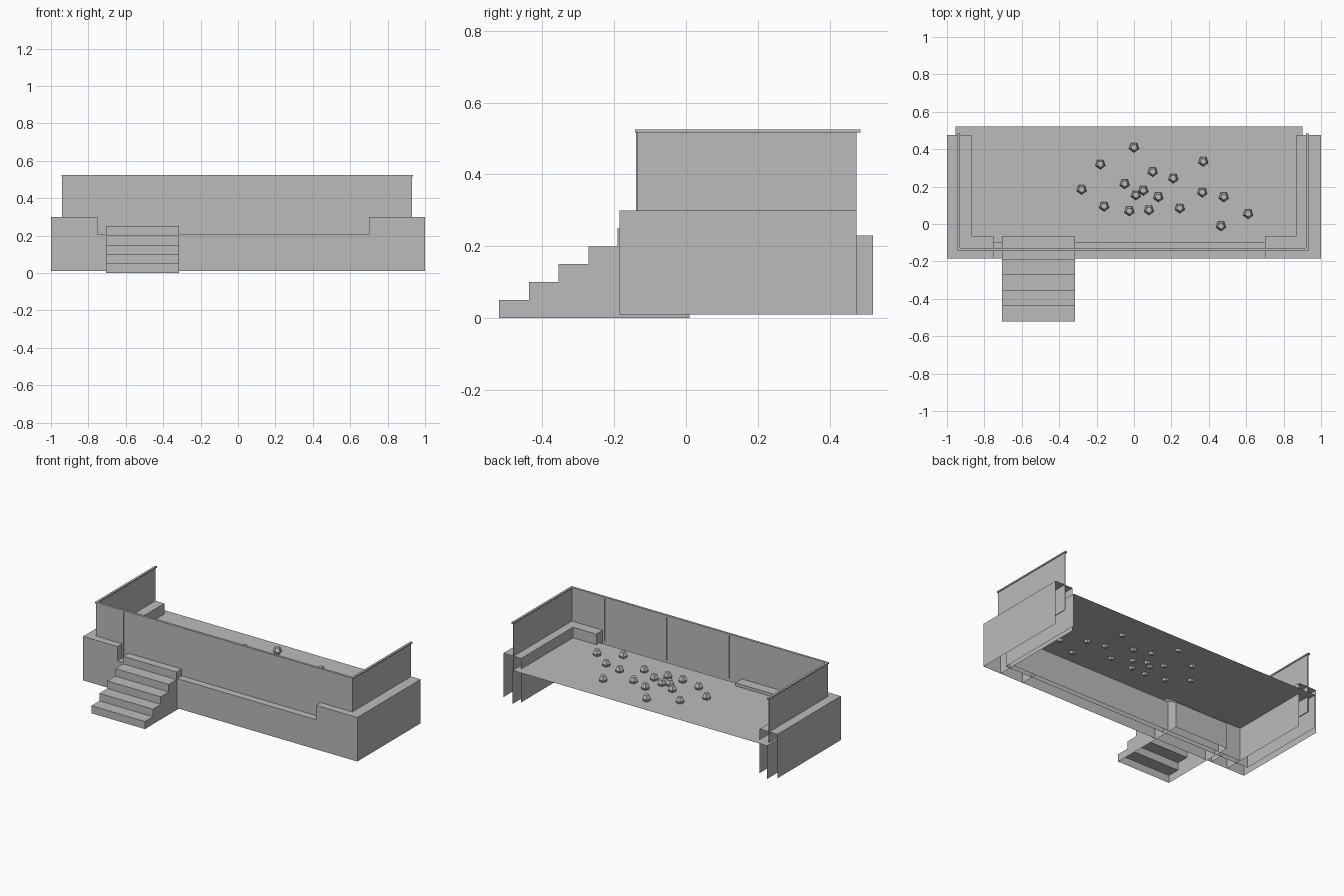
import bpy, bmesh, math
from mathutils import Vector

cube = bpy.data.objects.get("Cube")
if cube:
    bpy.data.objects.remove(cube, do_unlink=True)

grey = bpy.data.materials.new("plain grey")
grey.use_nodes = True
COLOUR = (0.5, 0.5, 0.5, 1)
grey.diffuse_color = COLOUR
grey.node_tree.nodes["Principled BSDF"].inputs["Base Color"].default_value = COLOUR

AXES = {"+x": (1, 0, 0), "-x": (-1, 0, 0), "+y": (0, 1, 0),
        "-y": (0, -1, 0), "+z": (0, 0, 1), "-z": (0, 0, -1)}


def finish(name, bm):
    mesh = bpy.data.meshes.new(name)
    bm.to_mesh(mesh)
    bm.free()
    mesh.materials.append(grey)
    obj = bpy.data.objects.new(name, mesh)
    bpy.context.collection.objects.link(obj)
    return obj


def box(name, x, y, z, omit=""):
    """Box between (low, high) ranges; sides listed in omit stay open."""
    bm = bmesh.new()
    bmesh.ops.create_cube(bm, size=1)
    for v in bm.verts:
        v.co = [r[0] if c < 0 else r[1] for c, r in zip(v.co, (x, y, z))]
    bm.normal_update()
    gone = [f for f in bm.faces
            if any(f.normal.dot(Vector(AXES[k])) > 0.9 for k in omit.split())]
    bmesh.ops.delete(bm, geom=gone, context="FACES")
    return finish(name, bm)


# Low outer wall: hollow U with a lower middle stretch
BASE, TALL, LOW = 0.01, 0.30, 0.205
OUT, INNER, BACK = -0.185, -0.065, 0.475
box("wall_arm_right", (-1, -0.87), (OUT, BACK), (BASE, TALL), "-z +y")
box("wall_arm_left", (0.87, 1), (OUT, BACK), (BASE, TALL), "-z +y")
box("wall_corner_right", (-0.87, -0.75), (OUT, INNER), (BASE, TALL), "-z -x")
box("wall_corner_left", (0.70, 0.87), (OUT, INNER), (BASE, TALL), "-z +x")
box("wall_middle", (-0.75, 0.70), (OUT, INNER), (BASE, LOW), "-z -x +x")

# Deck, open below and behind
DECK = 0.23
box("deck", (-0.955, 0.90), (-0.10, 0.52), (BASE, DECK), "-z +y")

# Thin screen around three sides with a narrow cap rail
X0, X1, Y0, TOP = -0.94, 0.93, -0.137, 0.516
T = 0.005
box("screen_front", (X0, X1), (Y0, Y0 + T), (0.2, TOP))
box("rail_front", (X0 - T, X1 + T), (Y0 - T, Y0 + 2 * T), (TOP, 0.525))
for side, x in (("right", X0), ("left", X1 - T)):
    box("screen_" + side, (x, x + T), (Y0, BACK), (0.13, TOP))
    box("rail_" + side, (x - T, x + 2 * T), (Y0 - T, 0.485), (TOP, 0.525))
for i, x in enumerate((0.69, 0.235, -0.22)):
    box(f"inner_seam_{i}", (x - T, x + T), (Y0 + T, Y0 + 2 * T), (DECK, TOP))
for i, x in enumerate((-0.74, 0.24)):
    box(f"outer_seam_{i}", (x - T / 2, x + T / 2), (Y0 - T / 2, Y0), (LOW, TOP))

# Steps: stair outline extruded sideways, open below
profile = [(-0.52, 0)]
edges = [-0.52, -0.437, -0.355, -0.272, -0.19, INNER]
for i in range(5):
    z = 0.05 * (i + 1)
    profile += [(edges[i], z), (edges[i + 1], z)]
profile += [(INNER, 0.21), (0.01, 0.17), (0.01, 0)]
bm = bmesh.new()
face = bm.faces.new([bm.verts.new((-0.705, y, z)) for y, z in profile])
ext = bmesh.ops.extrude_face_region(bm, geom=[face], use_keep_orig=True)
for v in ext["geom"]:
    if isinstance(v, bmesh.types.BMVert):
        v.co.x = -0.315
bmesh.ops.recalc_face_normals(bm, faces=bm.faces)
bmesh.ops.delete(bm, geom=[f for f in bm.faces if f.normal.z < -0.9], context="FACES")
finish("steps", bm)

# Scattered five-sided stones on the deck
bm = bmesh.new()
rings = [(0.014, -0.03), (0.028, 0), (0.017, 0.024)]
loops = []
for r, z in rings:
    loops.append([bm.verts.new((r * math.sin(a), -r * math.cos(a), z))
                  for a in (math.tau * k / 5 for k in range(5))])
for low, high in zip(loops, loops[1:]):
    for k in range(5):
        n = (k + 1) % 5
        bm.faces.new((low[k], low[n], high[n], high[k]))
bm.faces.new(loops[-1])
bm.faces.new(loops[0][::-1])
bmesh.ops.recalc_face_normals(bm, faces=bm.faces)
stone = finish("stone", bm)
spots = [(0, .41), (-.18, .32), (.37, .335), (.1, .28), (.21, .245), (-.05, .215),
         (-.28, .185), (.05, .18), (.01, .155), (.13, .145), (.365, .17), (.48, .145),
         (-.16, .095), (-.025, .07), (.08, .075), (.245, .085), (.61, .055), (.465, -.01)]
for i, (x, y) in enumerate(spots):
    obj = stone if i == 0 else stone.copy()
    if i:
        obj.name = f"stone_{i}"
        bpy.context.collection.objects.link(obj)
    obj.location = (x, y, 0.245)
